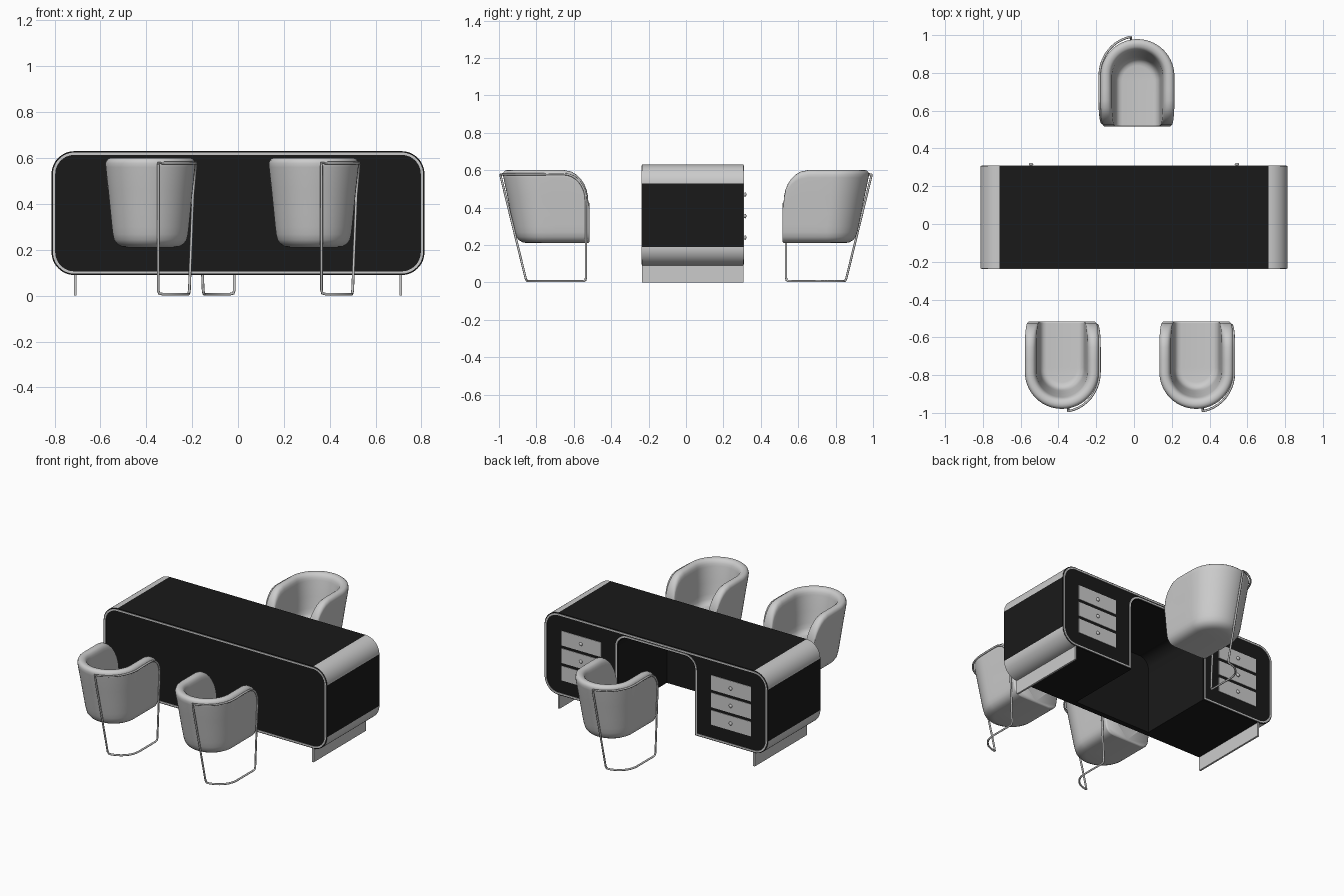
import bpy, bmesh
from math import sin, cos, pi, radians, sqrt

if "Cube" in bpy.data.objects:
    bpy.data.objects.remove(bpy.data.objects["Cube"])


def material(name, v):
    m = bpy.data.materials.new(name)
    m.diffuse_color = (v, v, v, 1)
    m.use_nodes = True
    m.node_tree.nodes["Principled BSDF"].inputs["Base Color"].default_value = m.diffuse_color
    return m


BLACK, GREY = material("black", 0.01), material("grey", 0.8)


def finish(bm, name, mats=(), angle=40):
    bmesh.ops.recalc_face_normals(bm, faces=bm.faces)
    me = bpy.data.meshes.new(name)
    bm.to_mesh(me)
    bm.free()
    for m in mats:
        me.materials.append(m)
    ob = bpy.data.objects.new(name, me)
    bpy.context.collection.objects.link(ob)
    bpy.ops.object.select_all(action='DESELECT')
    ob.select_set(True)
    bpy.context.view_layer.objects.active = ob
    bpy.ops.object.shade_smooth_by_angle(angle=radians(angle))
    return ob


def box(name, x, y, z):
    bm = bmesh.new()
    bmesh.ops.create_cube(bm, size=1)
    for v in bm.verts:
        v.co = [c[0] + (t + 0.5) * (c[1] - c[0]) for c, t in zip((x, y, z), v.co)]
    return finish(bm, name)


# ---- desk ----
HW, ZB, ZT, R = 0.813, 0.09, 0.63, 0.1
NW, NT, NR = 0.28, 0.592, 0.07
Y0, Y1 = -0.235, 0.308


def arc(cx, cz, r, a0, a1, n=12):
    return [(cx + r * cos(radians(a0 + (a1 - a0) * i / n)),
             cz + r * sin(radians(a0 + (a1 - a0) * i / n))) for i in range(n + 1)]


def outline(d=0, notch=False):
    cx, r = HW - R, R - d
    pts = (arc(cx, ZB + R, r, -90, 0) + arc(cx, ZT - R, r, 0, 90)
           + arc(-cx, ZT - R, r, 90, 180) + arc(-cx, ZB + R, r, 180, 270))
    if notch:
        pts += [(-NW - d, ZB + d)]
        pts += arc(-NW + NR, NT - NR, NR + d, 180, 90) + arc(NW - NR, NT - NR, NR + d, 90, 0)
        pts += [(NW + d, ZB + d)]
    return pts


def prism(name, pts, y0, y1):
    bm = bmesh.new()
    a = [bm.verts.new((x, y0, z)) for x, z in pts]
    b = [bm.verts.new((x, y1, z)) for x, z in pts]
    bm.faces.new(a)
    bm.faces.new(b)
    n = len(pts)
    for i in range(n):
        j = (i + 1) % n
        f = bm.faces.new((a[i], a[j], b[j], b[i]))
        # rounded outer corners are grey
        if i < 51 and i % 13 != 12:
            f.material_index = 1
    return finish(bm, name, (BLACK, GREY), 30)


def ring(name, outer, inner, y0, y1):
    bm = bmesh.new()
    loops = [[bm.verts.new((x, y, z)) for x, z in p]
             for p, y in ((outer, y0), (outer, y1), (inner, y1), (inner, y0))]
    n = len(outer)
    for k in range(4):
        p, q = loops[k], loops[(k + 1) % 4]
        for i in range(n):
            j = (i + 1) % n
            bm.faces.new((p[i], p[j], q[j], q[i]))
    return finish(bm, name)


prism("desk_front_panel", outline(), Y0, -0.2)
prism("desk_pedestals_and_top", outline(notch=True), -0.2, Y1)
ring("front_trim", outline(0.006), outline(0.016), Y0 - 0.003, Y0 + 0.002)
ring("back_trim", outline(0.006, True), outline(0.016, True), Y1 - 0.002, Y1 + 0.003)

for s, side in ((-1, "left"), (1, "right")):
    box(side + "_desk_leg", (s * 0.71 - 0.006, s * 0.71 + 0.006), (Y0, Y1), (0, ZB + 0.002))
    for i, z in enumerate((0.24, 0.355, 0.47)):
        box(f"{side}_drawer_{i}", (s * 0.545 - 0.145, s * 0.545 + 0.145),
            (Y1 - 0.01, Y1 + 0.003), (z - 0.048, z + 0.048))
        bm = bmesh.new()
        bmesh.ops.create_uvsphere(bm, u_segments=16, v_segments=10, radius=0.012)
        for v in bm.verts:
            v.co = (v.co.x + s * 0.545, v.co.y * 0.6 + Y1 + 0.008, v.co.z + z)
        finish(bm, f"{side}_drawer_knob_{i}")


# ---- chairs (opening towards +y) ----
FRONT = -0.522
# half width and height, from under the shell over the rim to the seat
PROFILE = [(0, .21), (.1, .21), (.125, .214), (.145, .225), (.158, .243), (.164, .268),
           (.168, .30), (.174, .36), (.184, .46), (.195, .56), (.196, .578), (.191, .591),
           (.181, .599), (.168, .601), (.154, .598), (.144, .59), (.138, .576), (.135, .56),
           (.127, .46), (.12, .39), (.116, .36), (.108, .343), (.095, .333), (.08, .33), (0, .33)]
STEPS = [1, .99, .96, .91, .84, .75, .65, .5, .25]


def centre_y(z):
    return -0.75 - 0.1 * (z - 0.25)


def rim_height(y):
    s = min(max((y + 0.655) / 0.133, 0), 1)
    return 0.6 - 0.17 * (1 - sqrt(1 - s * s))


def shell(name):
    bm = bmesh.new()
    stations = ([(1, f, 0) for f in STEPS] + [(0, 0, pi * i / 28) for i in range(29)]
                + [(-1, f, 0) for f in reversed(STEPS)])
    rows = []
    for s, f, a in stations:
        row = []
        for w, z in PROFILE:
            if s:
                top = -0.785 + f * (FRONT + 0.785)
                if z > 0.36:
                    z2 = 0.36 + (z - 0.36) * (rim_height(top) - 0.36) / 0.24
                    w, z = w - 0.1 * (z - z2), z2
                yc = centre_y(z)
                row.append(bm.verts.new((s * w, yc + f * (FRONT - yc), z)))
            else:
                row.append(bm.verts.new((w * cos(a), centre_y(z) - w * sin(a), z)))
        rows.append(row)
    for p, q in zip(rows, rows[1:]):
        for i in range(len(PROFILE) - 1):
            bm.faces.new((p[i], p[i + 1], q[i + 1], q[i]))
    bmesh.ops.remove_doubles(bm, verts=bm.verts, dist=1e-5)
    # front end of arms and seat, softly rounded
    edge = [e for e in bm.edges if e.is_boundary]
    cap = bmesh.ops.edgeloop_fill(bm, edges=edge)['faces']
    bmesh.ops.recalc_face_normals(bm, faces=bm.faces)
    bmesh.ops.inset_region(bm, faces=cap, thickness=0.008, depth=0.007)
    return finish(bm, name, angle=60)


def frame(name):
    # one closed tube: along the rim, down the front, over the floor, up the back
    pts = [(0.2 * cos(radians(a)), -0.786 - 0.208 * sin(radians(a)), 0.578)
           for a in range(80, -1, -8)]
    pts += [(.2, -.72, .58)]
    for i in range(9):
        t = radians(90 * i / 8)
        z = 0.44 + 0.14 * cos(t)
        pts.append((.2 - 0.1 * (0.58 - z), -.655 + 0.12 * sin(t), z))
    pts += [(.17, -.535, .025), (.168, -.538, .012), (.166, -.55, .007)]
    pts += [(0.03 + 0.136 * cos(radians(a)), -0.72 - 0.13 * sin(radians(a)), 0.007)
            for a in range(0, 82, 9)]
    pts += [(.038, -.852, .01), (.034, -.858, .025), (.034, -.99, .565)]
    cu = bpy.data.curves.new(name, 'CURVE')
    cu.dimensions = '3D'
    cu.bevel_depth = 0.006
    cu.bevel_resolution = 2
    sp = cu.splines.new('POLY')
    sp.points.add(len(pts) - 1)
    for p, c in zip(sp.points, pts):
        p.co = (*c, 1)
    sp.use_cyclic_u = True
    ob = bpy.data.objects.new(name, cu)
    bpy.context.collection.objects.link(ob)
    bpy.ops.object.select_all(action='DESELECT')
    ob.select_set(True)
    bpy.context.view_layer.objects.active = ob
    bpy.ops.object.convert(target='MESH')
    ob = bpy.context.object
    bpy.ops.object.shade_smooth_by_angle(angle=radians(50))
    return ob


for label, x, turn in (("left_chair", -0.382, 0), ("right_chair", 0.33, 0), ("rear_chair", 0.018, pi)):
    for part in (shell(label + "_shell"), frame(label + "_frame")):
        part.location.x = x
        part.rotation_euler.z = turn
